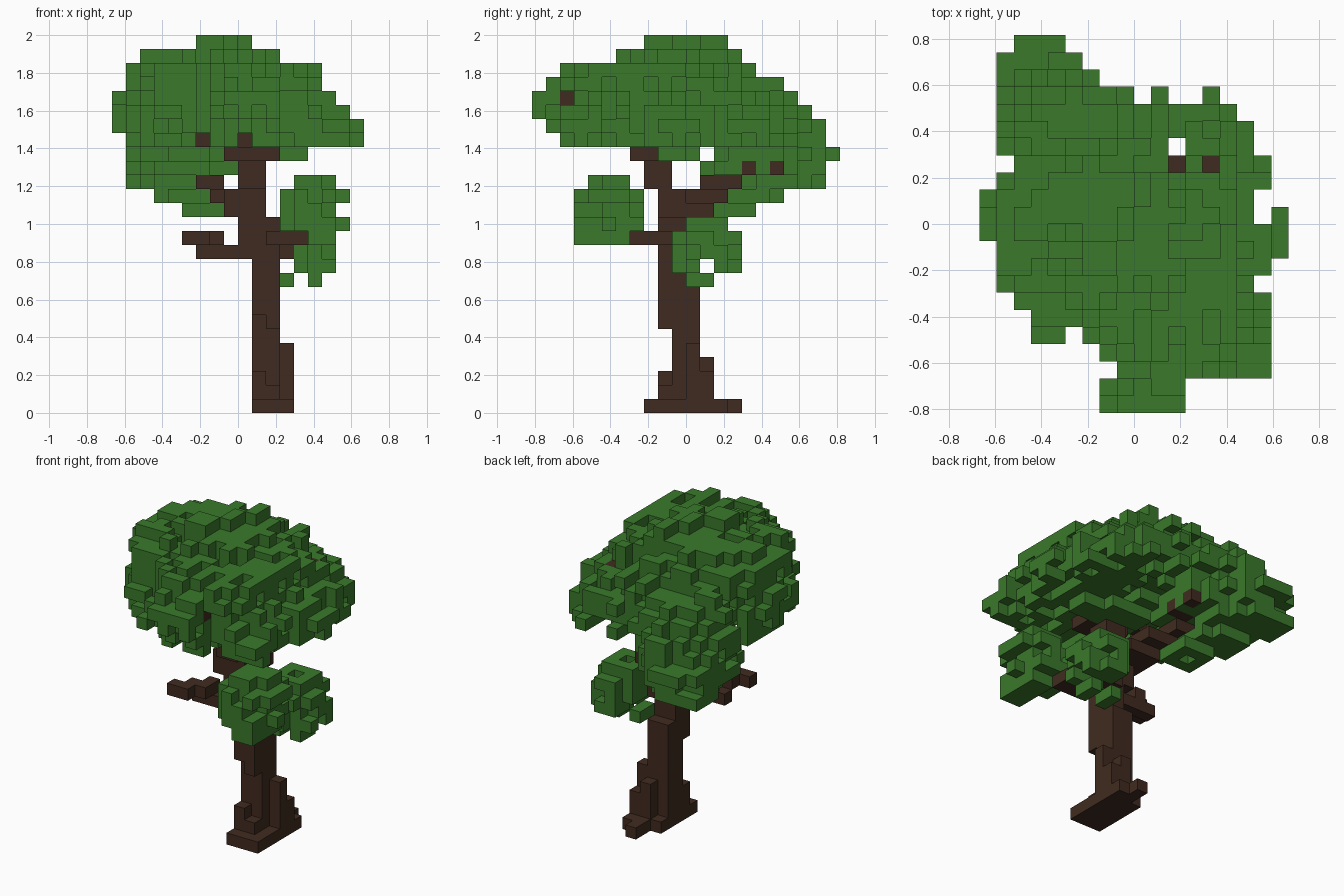
import bpy
import bmesh
import random
from itertools import product
from mathutils import Vector

if "Cube" in bpy.data.objects:
    bpy.data.objects.remove(bpy.data.objects["Cube"], do_unlink=True)

random.seed(4)
UNIT = 2 / 27                      # edge length of one block
ORIGIN = Vector((9, 11, 0))        # block coordinates of the world origin


def make_material(name, colour):
    material = bpy.data.materials.new(name)
    material.use_nodes = True
    material.diffuse_color = (*colour, 1)
    shader = material.node_tree.nodes["Principled BSDF"]
    shader.inputs["Base Color"].default_value = (*colour, 1)
    shader.inputs["Roughness"].default_value = 0.9
    return material


LEAF = make_material("leaf green", (0.042, 0.19, 0.024))
BARK = make_material("dark bark", (0.051, 0.024, 0.014))


def block_range(x0, x1, y0, y1, z0, z1):
    """All blocks in a box; the upper limits are exclusive."""
    return set(product(range(x0, x1), range(y0, y1), range(z0, z1)))


def union(*boxes):
    return set().union(*(block_range(*box) for box in boxes))


def neighbours(block):
    for axis, step in product(range(3), (-1, 1)):
        near = list(block)
        near[axis] += step
        yield tuple(near)


def build_blocks(name, blocks, material):
    """Skin a set of blocks with only its exposed square faces."""
    bm = bmesh.new()
    corners = {}

    def corner(point):
        key = tuple(round(c) for c in point)
        if key not in corners:
            corners[key] = bm.verts.new((Vector(key) - ORIGIN) * UNIT)
        return corners[key]

    for block in sorted(blocks):
        sides = product(range(3), (0, 1))
        for (axis, side), near in zip(sides, neighbours(block)):
            if near in blocks:
                continue
            along, across, normal = Vector(), Vector(), Vector()
            along[(axis + 1) % 3] = 1
            across[(axis + 2) % 3] = 1
            normal[axis] = side
            start = Vector(block) + normal
            loop = [start, start + along, start + along + across, start + across]
            bm.faces.new([corner(p) for p in (loop if side else loop[::-1])])
    mesh = bpy.data.meshes.new(name)
    bm.to_mesh(mesh)
    bm.free()
    mesh.materials.append(material)
    bpy.context.collection.objects.link(bpy.data.objects.new(name, mesh))


def rounded_layers(layers, power, shear, noise):
    """Stack ragged rounded slabs given as (z, x0, x1, y0, y1)."""
    blocks = set()
    for z, x0, x1, y0, y1 in layers:
        for x, y in product(range(x0, x1), range(y0, y1)):
            v = y + 0.5 - (y0 + y1) / 2
            u = x + 0.5 - (x0 + x1) / 2 + shear * v
            reach = abs(2 * u / (x1 - x0)) ** power + abs(2 * v / (y1 - y0)) ** power
            if reach < 1 + random.uniform(-noise, noise):
                blocks.add((x, y, z))
    return blocks


def roughen(blocks, chance):
    """Knock random blocks out of the surface, then drop loose ones."""
    kept = {b for b in sorted(blocks)
            if all(n in blocks for n in neighbours(b)) or random.random() > chance}
    return {b for b in kept if any(n in kept for n in neighbours(b))}


# Trunk: flared foot, leaning stem and crown fork
trunk = union(
    (10, 13, 8, 13, 0, 1), (11, 12, 13, 15, 0, 1), (12, 13, 13, 14, 0, 1),
    (10, 12, 10, 12, 1, 9), (10, 11, 9, 10, 1, 3), (11, 12, 9, 10, 1, 2),
    (12, 13, 11, 13, 1, 3), (12, 13, 11, 12, 3, 5), (11, 12, 12, 13, 1, 4),
    (11, 12, 9, 10, 6, 7), (10, 12, 9, 11, 7, 13), (9, 12, 9, 11, 12, 14),
    (8, 11, 9, 11, 14, 16), (9, 11, 8, 10, 16, 20), (8, 12, 7, 9, 18, 19),
)
build_blocks("trunk", trunk, BARK)

# Branches: bare one, two low ones and the rising back one
bare_branch = union((6, 10, 9, 10, 11, 12), (7, 8, 8, 10, 12, 13), (5, 7, 7, 8, 12, 13),
                    (6, 8, 8, 9, 12, 13))
build_blocks("bare_branch", bare_branch, BARK)
low_branches = union((11, 14, 7, 10, 12, 13), (11, 13, 10, 12, 11, 13),
                     (13, 14, 12, 13, 12, 13))
build_blocks("low_branches", low_branches, BARK)
back_branch = union((8, 11, 11, 13, 14, 15), (7, 10, 11, 14, 15, 16),
                    (6, 8, 12, 15, 16, 17), (7, 9, 15, 16, 17, 18))
build_blocks("back_branch", back_branch, BARK)

# Main canopy: domed crown, its peak, and a drooping lobe at the back
crown = rounded_layers([
    (24, 1, 15, 2, 16), (23, 1, 15, 1, 18), (22, 0, 16, 0, 19),
    (21, 0, 18, 0, 20), (20, 0, 18, 1, 21), (19, 1, 18, 2, 21),
], 2.5, 0.15, 0.2)
crown |= rounded_layers([(25, 2, 12, 6, 15)], 2.5, -0.25, 0.2)
peak = union((6, 8, 8, 10, 26, 27), (8, 9, 10, 12, 26, 27), (9, 10, 12, 14, 26, 27),
             (6, 10, 8, 14, 25, 26))
lobe = rounded_layers([
    (18, 1, 9, 13, 22), (18, 8, 14, 9, 12), (17, 1, 9, 12, 21),
    (16, 1, 7, 15, 21), (15, 3, 7, 14, 18), (14, 5, 8, 13, 16),
], 2.5, 0.15, 0.2)

# Plan outline of the canopy: x limits for each row from front to back
outline = [
    (7, 12), (7, 12), (8, 17), (7, 17), (3, 17), (3, 17), (2, 17), (1, 16),
    (1, 17), (1, 18), (0, 18), (0, 17), (0, 16), (1, 17), (2, 17), (1, 16),
    (1, 16), (1, 15), (1, 15), (1, 7), (1, 6), (2, 5),
]
canopy = {b for b in crown | lobe if outline[b[1]][0] <= b[0] < outline[b[1]][1]}
canopy = roughen(roughen(canopy, 0.3), 0.12) | roughen(lobe & canopy, 0.15) | peak

# Twigs that show through gaps, notches in the rim, and leaf tufts
twigs = {(11, 14, 21), (13, 14, 22), (11, 2, 22), (6, 8, 19), (8, 17, 17)}
canopy -= twigs | union(
    (11, 12, 15, 16, 14, 27), (11, 12, 14, 15, 21, 27), (13, 14, 14, 15, 22, 27),
    (14, 18, 2, 3, 22, 23), (12, 14, 2, 3, 22, 23), (6, 7, 0, 8, 19, 20),
    (9, 10, 0, 8, 19, 20), (9, 18, 15, 18, 17, 18),
    (9, 10, 18, 19, 14, 27), (11, 13, 18, 19, 14, 27), (5, 6, 4, 5, 14, 27),
    (13, 14, 2, 3, 14, 22), (16, 17, 11, 12, 14, 27),
)
canopy |= union(
    (11, 14, 1, 2, 22, 23), (11, 12, 0, 1, 22, 23), (11, 13, 2, 3, 23, 24),
    (14, 15, 14, 15, 22, 23), (2, 5, 21, 22, 18, 19), (7, 8, 0, 2, 21, 22),
    (15, 17, 2, 4, 20, 21), (17, 18, 9, 12, 20, 21), (13, 14, 9, 10, 18, 19),
) - union((12, 14, 1, 2, 22, 23))
build_blocks("canopy", canopy - trunk - back_branch, LEAF)
build_blocks("twigs", twigs, BARK)

# Two small leaf clusters on the low branches
front_cluster = rounded_layers([
    (16, 13, 16, 4, 7), (15, 12, 17, 3, 8), (14, 12, 16, 3, 8),
    (13, 12, 17, 3, 8), (12, 14, 16, 3, 7),
], 2.5, 0, 0.1)
front_cluster = roughen(front_cluster, 0.25)
build_blocks("front_leaf_cluster", front_cluster - low_branches, LEAF)
back_cluster = rounded_layers([
    (13, 12, 15, 11, 14), (12, 12, 16, 10, 15), (11, 12, 16, 10, 15),
    (10, 12, 16, 10, 15), (9, 12, 15, 11, 14),
], 2.2, 0, 0.1)
back_cluster = roughen(back_cluster, 0.2) - low_branches - union(
    (12, 17, 12, 13, 10, 11), (13, 14, 11, 14, 9, 10), (13, 14, 12, 13, 13, 14))
build_blocks("back_leaf_cluster", back_cluster, LEAF)
